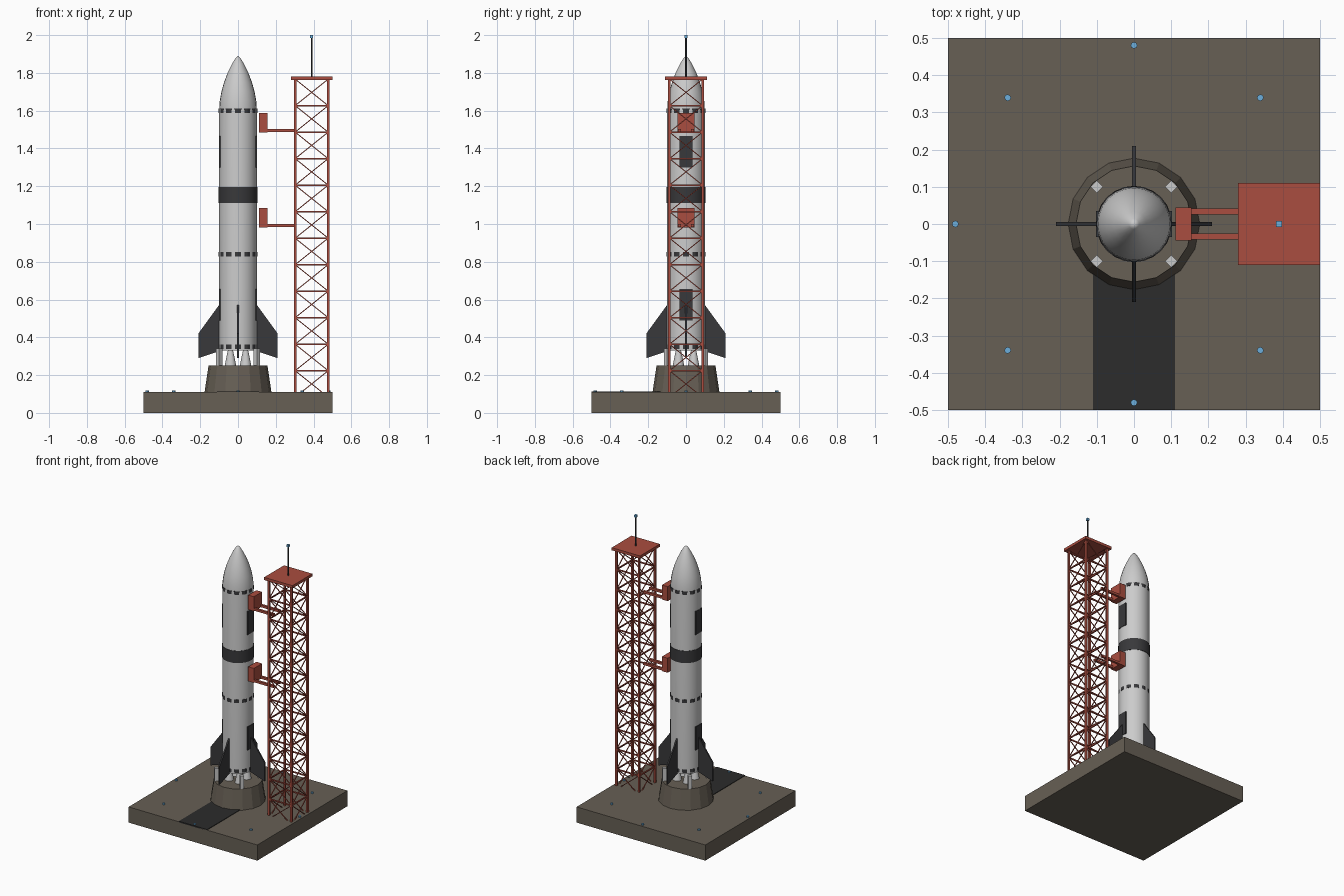
import bpy, bmesh, math
from mathutils import Vector, Matrix

if "Cube" in bpy.data.objects:
    bpy.data.objects.remove(bpy.data.objects["Cube"])


def material(name, rgb):
    m = bpy.data.materials.new(name)
    m.diffuse_color = (*rgb, 1)
    m.use_nodes = True
    m.node_tree.nodes["Principled BSDF"].inputs["Base Color"].default_value = m.diffuse_color
    return m


CONCRETE = material("concrete", (0.135, 0.115, 0.09))
RED = material("tower_red", (0.40, 0.075, 0.05))
DARK = material("dark_grey", (0.04, 0.04, 0.043))
TRENCH = material("trench_dark", (0.025, 0.025, 0.025))
BLUE = material("lamp_blue", (0.15, 0.43, 0.72))


def finish(name, bm, mat=None, smooth=False):
    bmesh.ops.recalc_face_normals(bm, faces=bm.faces[:])
    me = bpy.data.meshes.new(name)
    bm.to_mesh(me)
    bm.free()
    ob = bpy.data.objects.new(name, me)
    bpy.context.collection.objects.link(ob)
    if mat:
        me.materials.append(mat)
    if smooth:
        bpy.ops.object.select_all(action='DESELECT')
        ob.select_set(True)
        bpy.context.view_layer.objects.active = ob
        bpy.ops.object.shade_smooth_by_angle(angle=math.radians(35))
    return ob


def add_box(bm, lo, hi, turn=0):
    lo, hi = Vector(lo), Vector(hi)
    mat = (Matrix.Translation((lo + hi) / 2) @ Matrix.Rotation(turn, 4, 'Z')
           @ Matrix.Diagonal((*(hi - lo), 1)))
    bmesh.ops.create_cube(bm, size=1, matrix=mat)


def box(name, lo, hi, mat=None, turn=0):
    bm = bmesh.new()
    add_box(bm, lo, hi, turn)
    return finish(name, bm, mat)


def add_bar(bm, a, b, w):
    a, b = Vector(a), Vector(b)
    d = b - a
    mat = (Matrix.Translation((a + b) / 2) @ d.to_track_quat('Z', 'Y').to_matrix().to_4x4()
           @ Matrix.Diagonal((w, w, d.length, 1)))
    bmesh.ops.create_cube(bm, size=1, matrix=mat)


def cone(name, x, y, z0, z1, r0, r1, n, mat=None, smooth=False):
    bm = bmesh.new()
    bmesh.ops.create_cone(bm, cap_ends=True, segments=n, radius1=r0, radius2=r1, depth=z1 - z0,
                          matrix=Matrix.Translation((x, y, (z0 + z1) / 2)))
    return finish(name, bm, mat, smooth)


def lathe(name, profile, n, mat=None):
    bm = bmesh.new()
    vs = [bm.verts.new((r, 0, z)) for r, z in profile]
    es = [bm.edges.new(p) for p in zip(vs, vs[1:])]
    bmesh.ops.spin(bm, geom=vs + es, cent=(0, 0, 0), axis=(0, 0, 1),
                   angle=2 * math.pi, steps=n)
    bmesh.ops.remove_doubles(bm, verts=bm.verts[:], dist=1e-5)
    return finish(name, bm, mat, True)


# Pad, flame trench, launch mount
box("launch_pad", (-0.5, -0.5, 0), (0.5, 0.5, 0.11), CONCRETE)
box("flame_trench", (-0.11, -0.5, 0.105), (0.11, -0.1, 0.114), TRENCH)
cone("launch_mount", 0, 0, 0.11, 0.25, 0.177, 0.156, 16, CONCRETE)

# Pad lights
for i in range(8):
    a = i * math.pi / 4
    cone(f"pad_light_{i}", 0.48 * math.cos(a), 0.48 * math.sin(a), 0.108, 0.119,
         0.009, 0.009, 8, BLUE)

# Hold-down posts and engine nozzles
for i in range(4):
    sx, sy = (1, -1)[i % 2], (1, -1)[i // 2]
    box(f"hold_down_post_{i}", (sx * 0.1 - 0.012, sy * 0.1 - 0.012, 0.25),
        (sx * 0.1 + 0.012, sy * 0.1 + 0.012, 0.34), None, math.pi / 4)
    cone(f"engine_nozzle_{i}", sx * 0.04, sy * 0.04, 0.252, 0.335, 0.03, 0.013, 12, None, True)

# Rocket body with ogive nose
nose = [(0.1, 1.6), (0.097, 1.65), (0.088, 1.70), (0.074, 1.75), (0.055, 1.80),
        (0.033, 1.845), (0.014, 1.877), (0, 1.89)]
lathe("rocket_body", [(0, 0.33), (0.1, 0.33)] + nose, 24)

# Dark band and joint rings
cone("body_band", 0, 0, 1.11, 1.195, 0.1025, 0.1025, 24, DARK, True)
for i, z in enumerate((0.35, 0.84, 1.6)):
    cone(f"joint_ring_{i}", 0, 0, z - 0.012, z + 0.012, 0.1022, 0.1022, 12, DARK)

# Dark side panels
for s in (1, -1):
    for z0, z1 in ((0.49, 0.655), (1.30, 1.465)):
        x0, x1 = sorted((s * 0.09, s * 0.1015))
        box(f"side_panel_{'right' if s > 0 else 'left'}_{z0}", (x0, -0.035, z0),
            (x1, 0.035, z1), DARK)

# Fins
for i in range(4):
    bm = bmesh.new()
    outline = [(0.09, 0.585), (0.21, 0.42), (0.21, 0.29), (0.09, 0.33)]
    f = bm.faces.new([bm.verts.new((x, -0.005, z)) for x, z in outline])
    ext = bmesh.ops.extrude_face_region(bm, geom=[f])
    bmesh.ops.translate(bm, vec=(0, 0.01, 0),
                        verts=[v for v in ext["geom"] if isinstance(v, bmesh.types.BMVert)])
    bmesh.ops.rotate(bm, verts=bm.verts[:], cent=(0, 0, 0),
                     matrix=Matrix.Rotation(i * math.pi / 2, 3, 'Z'))
    finish(f"fin_{i}", bm, DARK)

# Tower legs, rungs and cross braces
TX, H, TOP = 0.39, 0.0875, 1.767
corners = [(TX - H, -H), (TX + H, -H), (TX + H, H), (TX - H, H)]
legs, rungs, braces = bmesh.new(), bmesh.new(), bmesh.new()
BAYS, Z0 = 12, 0.083
step = (TOP - Z0) / BAYS
for k in range(4):
    a, b = corners[k], corners[(k + 1) % 4]
    add_bar(legs, (*a, 0.1), (*a, TOP), 0.013)
    for j in range(BAYS):
        lo, hi = Z0 + j * step, Z0 + (j + 1) * step
        add_bar(rungs, (*a, hi), (*b, hi), 0.008)
        add_bar(braces, (*a, lo), (*b, hi), 0.005)
        add_bar(braces, (*b, lo), (*a, hi), 0.005)
finish("tower_legs", legs, RED)
finish("tower_rungs", rungs, RED)
finish("tower_braces", braces, RED)

# Tower roof, mast and beacon
box("tower_roof", (0.28, -0.11, 1.763), (0.5, 0.11, 1.782), RED)
cone("mast", TX, 0, 1.78, 1.99, 0.004, 0.004, 8, DARK)
box("beacon", (TX - 0.008, -0.008, 1.984), (TX + 0.008, 0.008, 2.0), BLUE)

# Service arms
for n, z in (("lower", 0.982), ("upper", 1.485)):
    bm = bmesh.new()
    add_box(bm, (0.111, -0.045, z), (0.155, 0.045, z + 0.102))
    for s in (1, -1):
        add_box(bm, (0.15, s * 0.034 - 0.008, z + 0.003), (0.305, s * 0.034 + 0.008, z + 0.019))
    finish(f"{n}_service_arm", bm, RED)
